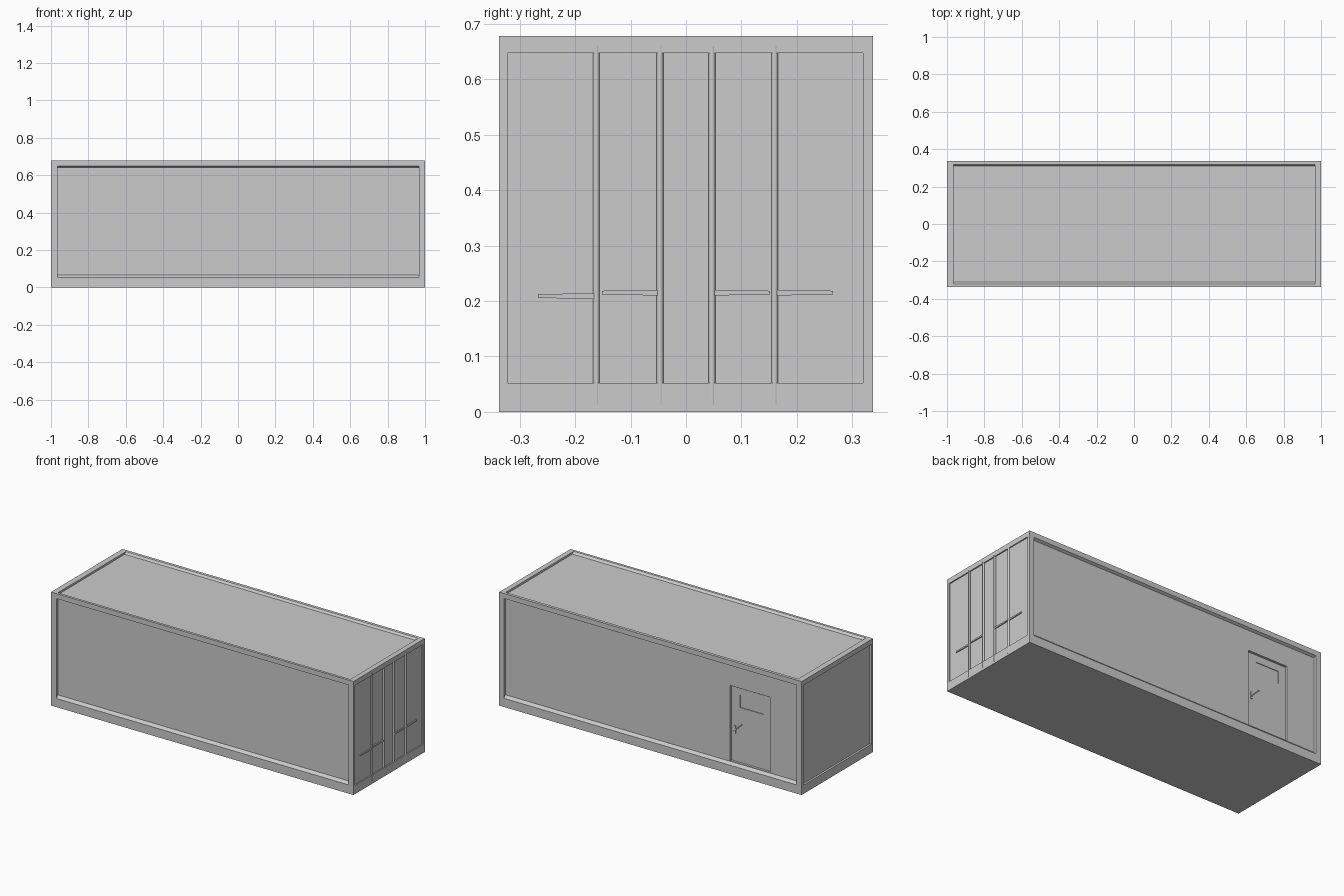
import bpy, bmesh, math
from mathutils import Vector, Matrix

cube = bpy.data.objects.get("Cube")
if cube:
    bpy.data.objects.remove(cube, do_unlink=True)

grey = bpy.data.materials.new("plain grey")
grey.use_nodes = True
colour = (0.6, 0.6, 0.6, 1)
grey.diffuse_color = colour
grey.node_tree.nodes["Principled BSDF"].inputs["Base Color"].default_value = colour


def finish(name, bm):
    bmesh.ops.recalc_face_normals(bm, faces=bm.faces)
    mesh = bpy.data.meshes.new(name)
    bm.to_mesh(mesh)
    bm.free()
    mesh.materials.append(grey)
    obj = bpy.data.objects.new(name, mesh)
    bpy.context.collection.objects.link(obj)
    return obj


def new_box(lo, hi):
    lo, hi = Vector(lo), Vector(hi)
    bm = bmesh.new()
    bmesh.ops.create_cube(bm, size=1)
    for v in bm.verts:
        v.co = Vector(a + (b - a) * (c + 0.5) for a, b, c in zip(lo, hi, v.co))
    return bm


def sink(bm, direction, lo, hi, floor_lo, floor_hi, depth):
    """Sink a panel into the largest face along direction, with an opening and a floor."""
    bm.normal_update()
    d = Vector(direction)
    face = max(bm.faces, key=lambda f: (round(f.normal.dot(d), 2), f.calc_area()))
    axis = max(range(3), key=lambda i: abs(d[i]))
    for a, b, drop in ((lo, hi, 0), (floor_lo, floor_hi, depth)):
        centre = face.calc_center_median()
        bmesh.ops.inset_region(bm, faces=[face], thickness=0.005)
        for v in face.verts:
            v.co = [v.co[i] - d[i] * drop if i == axis
                    else (b[i] if v.co[i] > centre[i] else a[i]) for i in range(3)]


# Container shell with shallow sunken walls and roof
X, Y, Z = 1.0, 0.337, 0.678
LO, HI = (-0.965, -0.322, 0.052), (0.968, 0.319, 0.648)
shell = new_box((-X, -Y, 0), (X - 0.001, Y, Z))
for side in (-1, 1):
    sink(shell, (0, side, 0), LO, HI, (-0.965, 0, 0.067), (0.968, 0, 0.64), 0.015)
sink(shell, (0, 0, 1), LO, HI, (-0.965, -0.31, 0), (0.968, 0.309, 0), 0.012)
sink(shell, (1, 0, 0), LO, HI, LO, HI, 0.007)
sink(shell, (-1, 0, 0), LO, HI, LO, HI, 0.012)

# Door opening in the back wall
DOOR_LO, DOOR_HI = (-0.78, 0, 0.07), (-0.517, 0, 0.52)
sink(shell, (0, 1, 0), DOOR_LO, DOOR_HI, DOOR_LO, DOOR_HI, 0.014)
finish("container_shell", shell)

# Door leaf with a sunken window
leaf = new_box((-0.774, 0.3, 0.076), (-0.523, 0.312, 0.514))
sink(leaf, (0, 1, 0), (-0.73, 0, 0.4), (-0.575, 0, 0.475),
     (-0.73, 0, 0.4), (-0.575, 0, 0.475), 0.006)
finish("door_leaf", leaf)

# Door lever on its plate
finish("door_handle_plate", new_box((-0.55, 0.305, 0.24), (-0.538, 0.316, 0.285)))
lever = finish("door_lever", new_box((-0.036, -0.006, -0.003), (0.036, 0.004, 0.003)))
lever.location = (-0.565, 0.318, 0.278)
lever.rotation_euler = (0, math.radians(45), 0)

# Locking rods on the cargo end, each with a tapered handle
for i, (y, z, way) in enumerate(((-0.162, 0.209, -1), (-0.047, 0.215, -1),
                                 (0.047, 0.215, 1), (0.16, 0.215, 1))):
    bm = bmesh.new()
    place = Matrix.Translation((0.994, y, 0.336))
    bmesh.ops.create_cone(bm, cap_ends=True, segments=12, radius1=0.006,
                          radius2=0.006, depth=0.648, matrix=place)
    rod = finish(f"locking_rod_{i + 1}", bm)
    for p in rod.data.polygons:
        p.use_smooth = len(p.vertices) == 4
    ends = sorted((y, y + way * 0.105))
    handle = new_box((0.99, ends[0], z - 0.005), (0.998, ends[1], z + 0.005))
    for v in handle.verts:
        if (v.co.y - y) * way > 0.05:
            v.co.z = z + (v.co.z - z) * 0.7
    finish(f"rod_handle_{i + 1}", handle)
